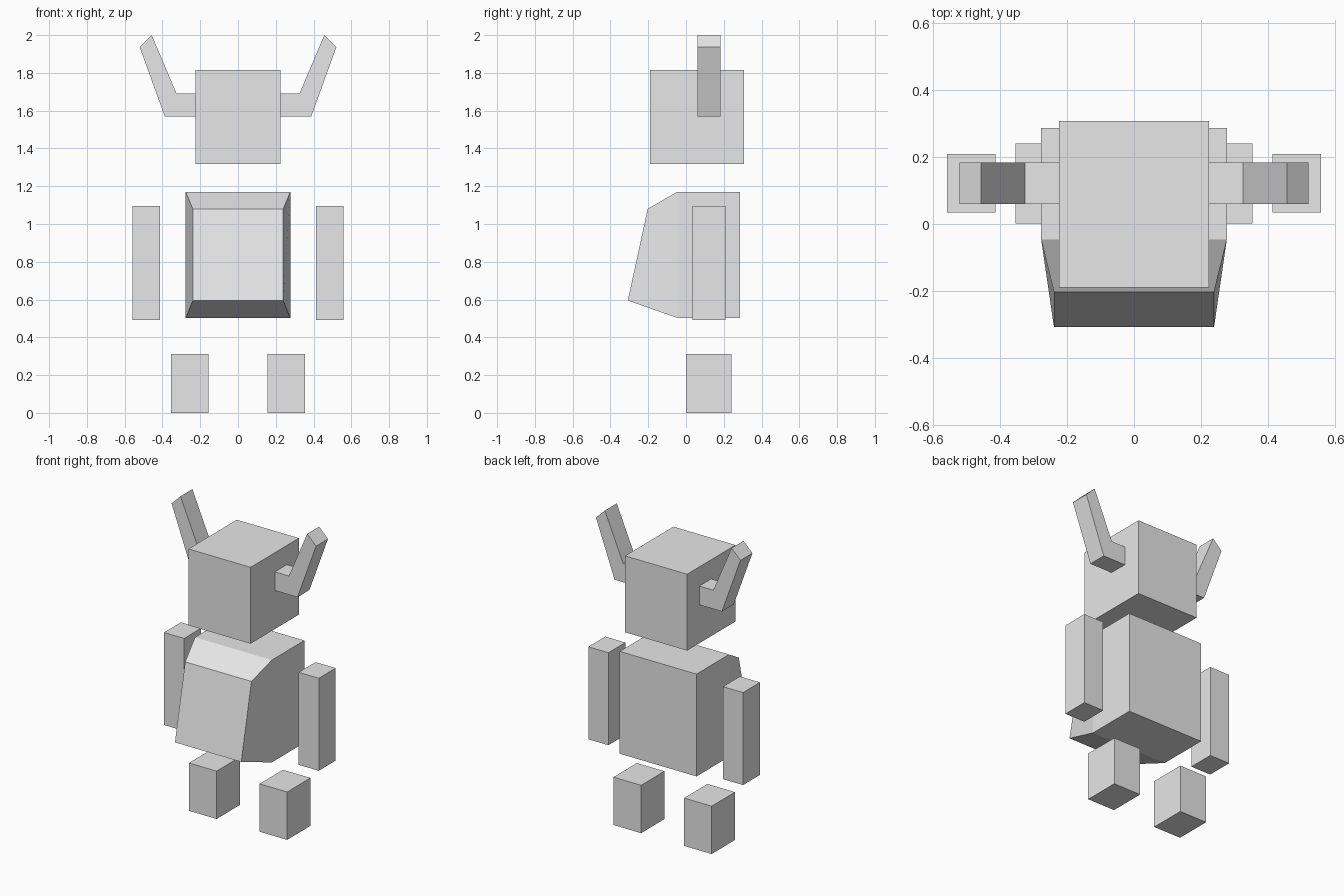
import bpy, bmesh

if "Cube" in bpy.data.objects:
    bpy.data.objects.remove(bpy.data.objects["Cube"])

grey = bpy.data.materials.new("plain grey")
grey.diffuse_color = (0.8, 0.8, 0.8, 1)
grey.use_nodes = True
grey.node_tree.nodes["Principled BSDF"].inputs["Base Color"].default_value = grey.diffuse_color


def finish(name, bm):
    bmesh.ops.recalc_face_normals(bm, faces=bm.faces)
    me = bpy.data.meshes.new(name)
    bm.to_mesh(me)
    bm.free()
    me.materials.append(grey)
    ob = bpy.data.objects.new(name, me)
    bpy.context.collection.objects.link(ob)
    return ob


def box(name, x, y, z):
    """Box from (min, max) ranges on each axis."""
    bm = bmesh.new()
    bmesh.ops.create_cube(bm, size=1)
    for v in bm.verts:
        v.co = [r[0] if c < 0 else r[1] for c, r in zip(v.co, (x, y, z))]
    return finish(name, bm)


def prism(name, profile, y0, y1):
    """Extrude an x-z outline along y."""
    bm = bmesh.new()
    face = bm.faces.new([bm.verts.new((x, y0, z)) for x, z in profile])
    new = bmesh.ops.extrude_face_region(bm, geom=[face])["geom"]
    verts = [g for g in new if isinstance(g, bmesh.types.BMVert)]
    bmesh.ops.translate(bm, verts=verts, vec=(0, y1 - y0, 0))
    return finish(name, bm)


# head
box("head", (-0.224, 0.224), (-0.19, 0.308), (1.317, 1.815))

# torso: box whose front is pulled out into a narrower slanted belly
bm = bmesh.new()
bmesh.ops.create_cube(bm, size=1)
for v in bm.verts:
    v.co = (0.277 if v.co.x > 0 else -0.277,
            0.287 if v.co.y > 0 else -0.047,
            1.17 if v.co.z > 0 else 0.503)
front = min(bm.faces, key=lambda f: f.calc_center_median().y)
belly = bmesh.ops.extrude_discrete_faces(bm, faces=[front])["faces"][0]
rim = [e for e in bm.edges if e.is_boundary and e not in list(belly.edges)]
bmesh.ops.bridge_loops(bm, edges=rim + list(belly.edges))
for v in belly.verts:
    high = v.co.z > 0.8
    v.co = (0.239 if v.co.x > 0 else -0.239,
            -0.203 if high else -0.308,
            1.08 if high else 0.595)
finish("torso", bm)

# paired limbs and horns
horn = [(0.222, 1.568), (0.387, 1.568), (0.521, 1.937),
        (0.457, 2.0), (0.325, 1.69), (0.222, 1.69)]
for side, s in (("left", -1), ("right", 1)):
    box(side + "_arm", sorted((s * 0.413, s * 0.558)), (0.035, 0.209), (0.492, 1.095))
    box(side + "_leg", sorted((s * 0.155, s * 0.354)), (0.001, 0.241), (0, 0.312))
    prism(side + "_horn", [(s * x, z) for x, z in horn], 0.06, 0.183)
